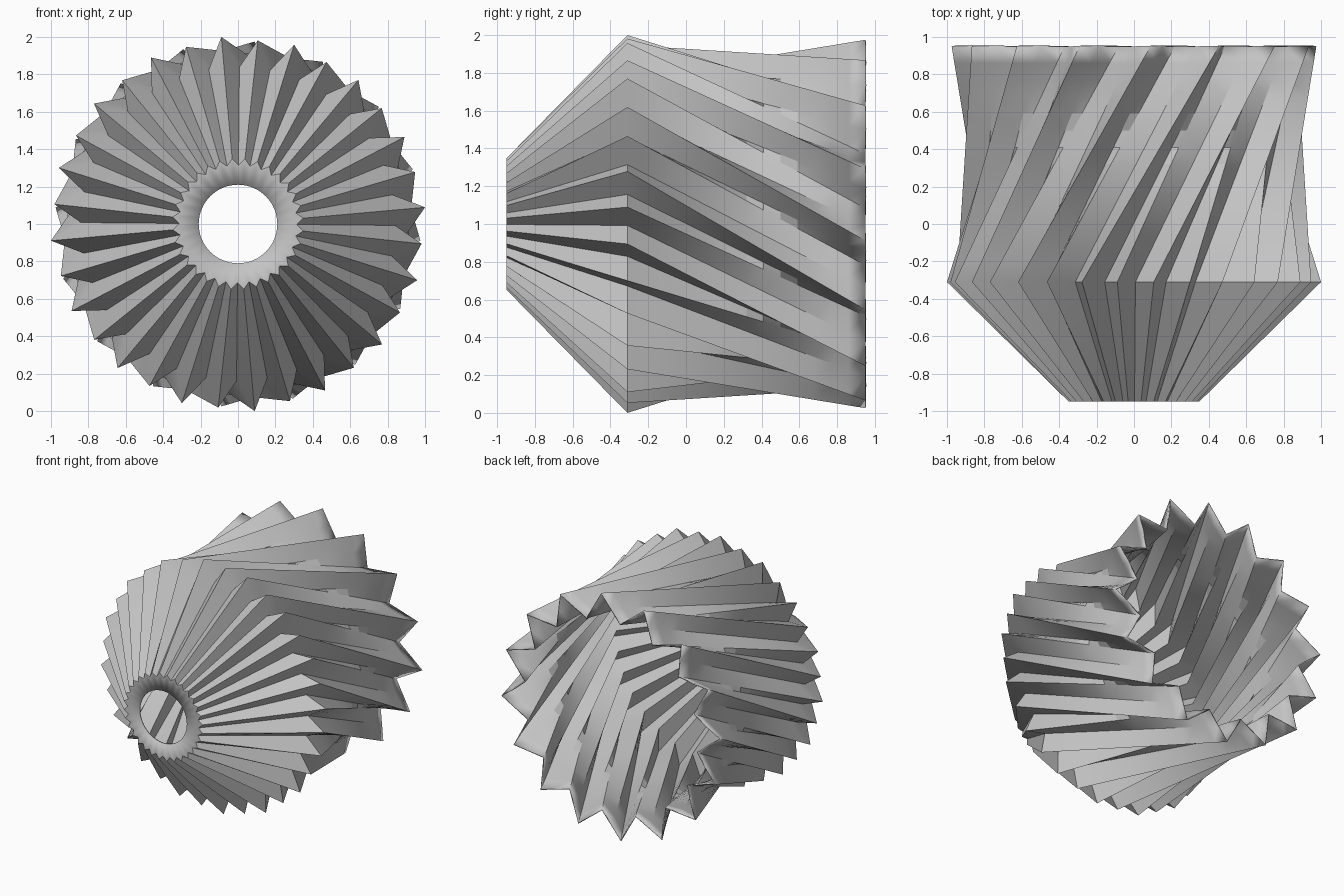
import bpy
import bmesh
from math import cos, sin, radians
from mathutils import Vector

cube = bpy.data.objects.get("Cube")
if cube:
    bpy.data.objects.remove(cube, do_unlink=True)

PAIRS = 16            # pleat pairs around the axis
N = PAIRS * 4         # points per ring
STEP = 360 / N
START = 5.1           # angle of the first ridge
TWIST = -44           # turn of the rear rim
STEPS = 14            # sections along the twisted body


def point(radius, angle, y):
    a = radians(angle)
    return Vector((radius * cos(a), y, 1 + radius * sin(a)))


def ring(radii, y, twist=0):
    """Ring of points whose radii repeat around the axis."""
    return [point(radii[i % len(radii)], START + twist + i * STEP, y)
            for i in range(N)]


# Fine star at the nose and shoulder, coarse star at the rear rim
hole = ring([0.21], -0.95)
nose = ring([0.35, 0.315], -0.95)
shoulder = ring([1.004, 0.84, 0.987, 0.84], -0.31)
rear = ring([0.775, 0.9, 0.979, 0.9], 0.95, TWIST)
for i in range(1, N, 2):          # straighten the coarse pleat sides
    rear[i] = (rear[i - 1] + rear[(i + 1) % N]) / 2

sections = [hole, nose, shoulder]
for s in range(1, STEPS + 1):
    sections.append([a.lerp(b, s / STEPS) for a, b in zip(shoulder, rear)])

# Skin the sections into one pleated shell
bm = bmesh.new()
loops = [[bm.verts.new(p) for p in sec] for sec in sections]
for a, b in zip(loops, loops[1:]):
    for i in range(N):
        j = (i + 1) % N
        bm.faces.new((a[i], b[i], b[j], a[j]))
mesh = bpy.data.meshes.new("pleated_shade")
bm.to_mesh(mesh)
bm.free()
shade = bpy.data.objects.new("pleated_shade", mesh)
bpy.context.scene.collection.objects.link(shade)

# Plain grey material
grey = bpy.data.materials.new("grey")
grey.use_nodes = True
colour = (0.55, 0.55, 0.55, 1)
grey.diffuse_color = colour
grey.node_tree.nodes["Principled BSDF"].inputs["Base Color"].default_value = colour
mesh.materials.append(grey)

# Smooth along the twist, sharp at the folds
bpy.ops.object.select_all(action="DESELECT")
shade.select_set(True)
bpy.context.view_layer.objects.active = shade
bpy.ops.object.shade_smooth_by_angle(angle=radians(15))

# Thin wall
wall = shade.modifiers.new("wall", "SOLIDIFY")
wall.thickness = 0.01
wall.offset = -1
